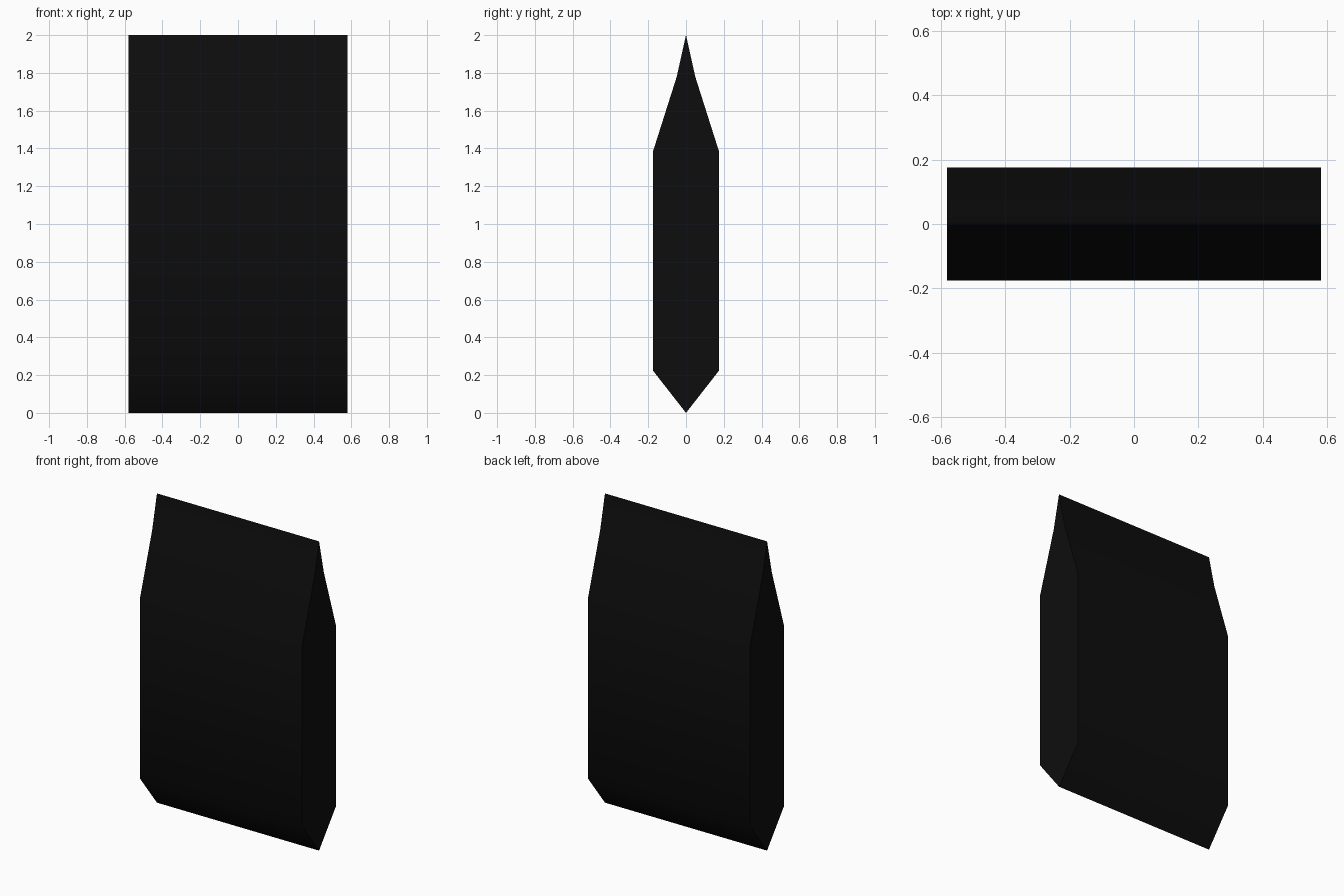
import bpy, bmesh, math

if "Cube" in bpy.data.objects:
    bpy.data.objects.remove(bpy.data.objects["Cube"])

# One near-black colour
black = bpy.data.materials.new("near black")
black.diffuse_color = (0.004, 0.004, 0.004, 1)
black.use_nodes = True
black.node_tree.nodes["Principled BSDF"].inputs["Base Color"].default_value = black.diffuse_color

# Half profile (y, z), mirrored to the other side
half = [(0.175, 0.224), (0.175, 1.383), (0.049, 1.78)]
profile = [(0, 0)] + half + [(0, 2)] + [(-y, z) for y, z in reversed(half)]
HALF_WIDTH = 0.58

# Pointed slab: extrude the profile along x
bm = bmesh.new()
cap = bm.faces.new([bm.verts.new((-HALF_WIDTH, y, z)) for y, z in profile])
res = bmesh.ops.extrude_face_region(bm, geom=[cap], use_keep_orig=True)
verts = [g for g in res["geom"] if isinstance(g, bmesh.types.BMVert)]
bmesh.ops.translate(bm, vec=(2 * HALF_WIDTH, 0, 0), verts=verts)
bmesh.ops.recalc_face_normals(bm, faces=bm.faces)

mesh = bpy.data.meshes.new("pointed_slab")
bm.to_mesh(mesh)
bm.free()
slab = bpy.data.objects.new("pointed_slab", mesh)
bpy.context.collection.objects.link(slab)
mesh.materials.append(black)

# Soft bevel transitions, sharp ridges and end caps
bpy.context.view_layer.objects.active = slab
slab.select_set(True)
bpy.ops.object.shade_smooth_by_angle(angle=math.radians(45))
